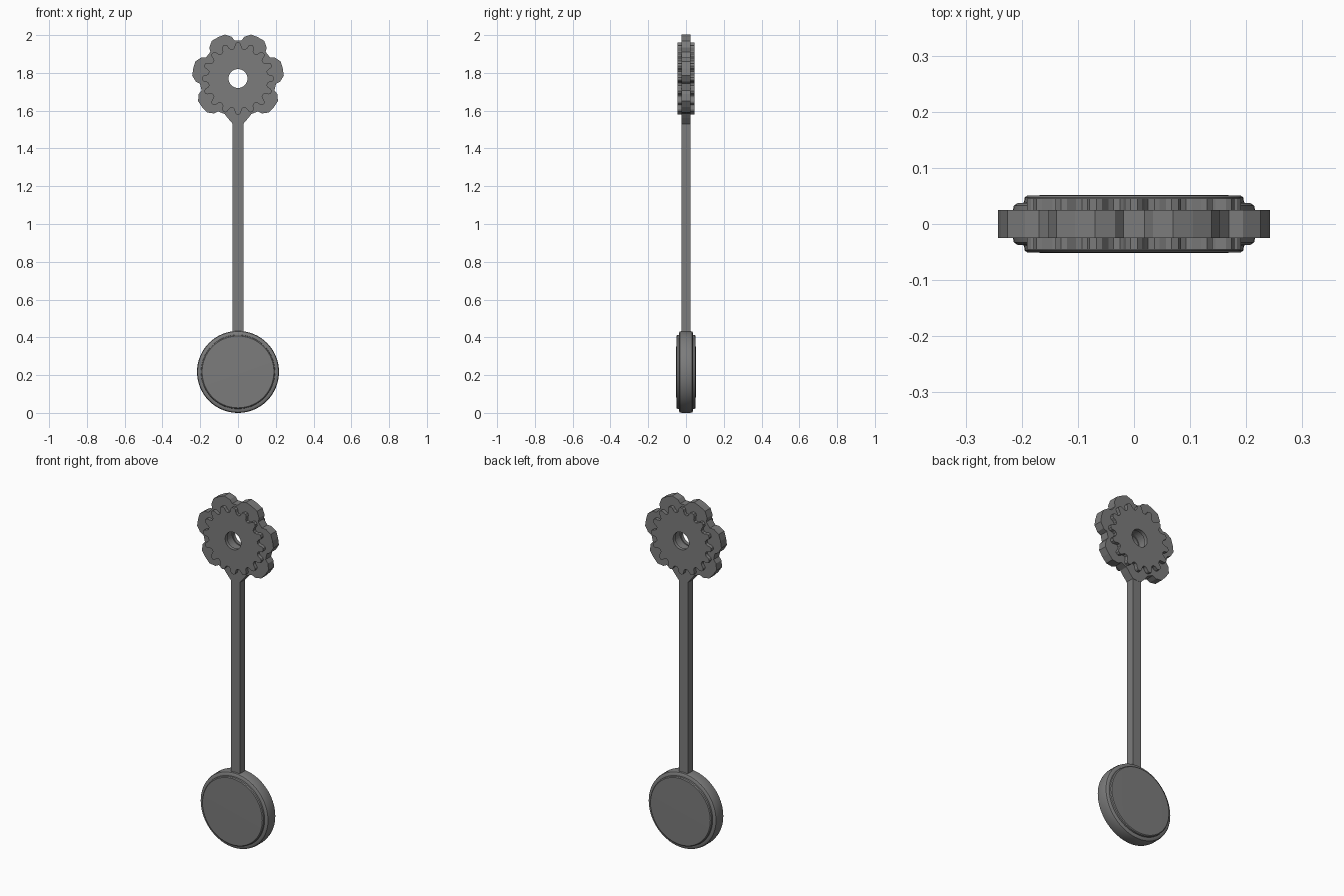
import bpy, bmesh
from math import sin, cos, radians, pi

if "Cube" in bpy.data.objects:
    bpy.data.objects.remove(bpy.data.objects["Cube"])

HUB_Z = 1.77

dark = bpy.data.materials.new("dark_metal")
dark.diffuse_color = (0.2, 0.2, 0.2, 1)
dark.use_nodes = True
dark.node_tree.nodes["Principled BSDF"].inputs["Base Color"].default_value = dark.diffuse_color


def finish(name, bm, smooth=None):
    bmesh.ops.recalc_face_normals(bm, faces=bm.faces)
    me = bpy.data.meshes.new(name)
    bm.to_mesh(me)
    bm.free()
    me.materials.append(dark)
    ob = bpy.data.objects.new(name, me)
    bpy.context.collection.objects.link(ob)
    if smooth:
        bpy.context.view_layer.objects.active = ob
        ob.select_set(True)
        bpy.ops.object.shade_smooth_by_angle(angle=radians(smooth))
        ob.select_set(False)
    return ob


def pierced_plate(name, outline, y0, y1, hole_r):
    """Plate with a round hole from a polar outline [(degrees, radius)]."""
    bm = bmesh.new()

    def ring(pts, y):
        return [bm.verts.new((r * cos(radians(a)), y, HUB_Z + r * sin(radians(a)))) for a, r in pts]
    hole = [(a, hole_r) for a, r in outline]
    rings = [ring(outline, y0), ring(outline, y1), ring(hole, y1), ring(hole, y0)]
    n = len(outline)
    for k in range(4):
        a, b = rings[k], rings[(k + 1) % 4]
        for i in range(n):
            j = (i + 1) % n
            bm.faces.new((a[i], a[j], b[j], b[i]))
    return finish(name, bm)


def repeat_profile(profile, count, start, first=0):
    return [(start + 360 * i / count + a, r) for i in range(first, count) for a, r in profile]


# Seven-lobed hub plate, the bottom lobe tapers into the rod
lobe = [(-20.5, .203), (-17, .224), (-9, .243), (0, .243), (9, .243), (17, .224), (20.5, .203)]
neck = [(-20.5, .201), (-15, .215), (-6.5, .242), (0, .242), (6.5, .242), (15, .215), (20.5, .201)]
outline = repeat_profile(neck, 1, -90) + repeat_profile(lobe, 7, -90, first=1)
pierced_plate("lobed_plate", outline, -0.025, 0.025, 0.056)

# Toothed wheels on both faces
tooth = [(-9, .158), (-6.5, .166), (-4.5, .184), (-2, .191), (2, .191), (4.5, .184), (6.5, .166), (9, .158)]
teeth = repeat_profile(tooth, 16, 90)
for name, s in (("front_gear", -1), ("back_gear", 1)):
    pierced_plate(name, teeth, s * 0.025, s * 0.045, 0.05)

# Square rod
bm = bmesh.new()
bmesh.ops.create_cube(bm, size=1)
bmesh.ops.scale(bm, vec=(0.056, 0.048, 1.13), verts=bm.verts)
bmesh.ops.translate(bm, vec=(0, 0, 0.985), verts=bm.verts)
finish("rod", bm)

# Pendulum bob, a stepped disc turned about the y axis
half = [(0, .052), (.1, .052), (.190, .051), (.195, .047), (.196, .038), (.208, .037), (.214, .033), (.217, .020)]
profile = half + [(r, -y) for r, y in reversed(half)]
bm = bmesh.new()
verts = [bm.verts.new((r, y, 0)) for r, y in profile]
edges = [bm.edges.new(p) for p in zip(verts, verts[1:])]
bmesh.ops.spin(bm, geom=verts + edges, cent=(0, 0, 0), axis=(0, 1, 0), angle=2 * pi, steps=64)
bmesh.ops.remove_doubles(bm, verts=bm.verts, dist=1e-4)
bmesh.ops.translate(bm, vec=(0, 0, 0.217), verts=bm.verts)
finish("bob", bm, 35)
